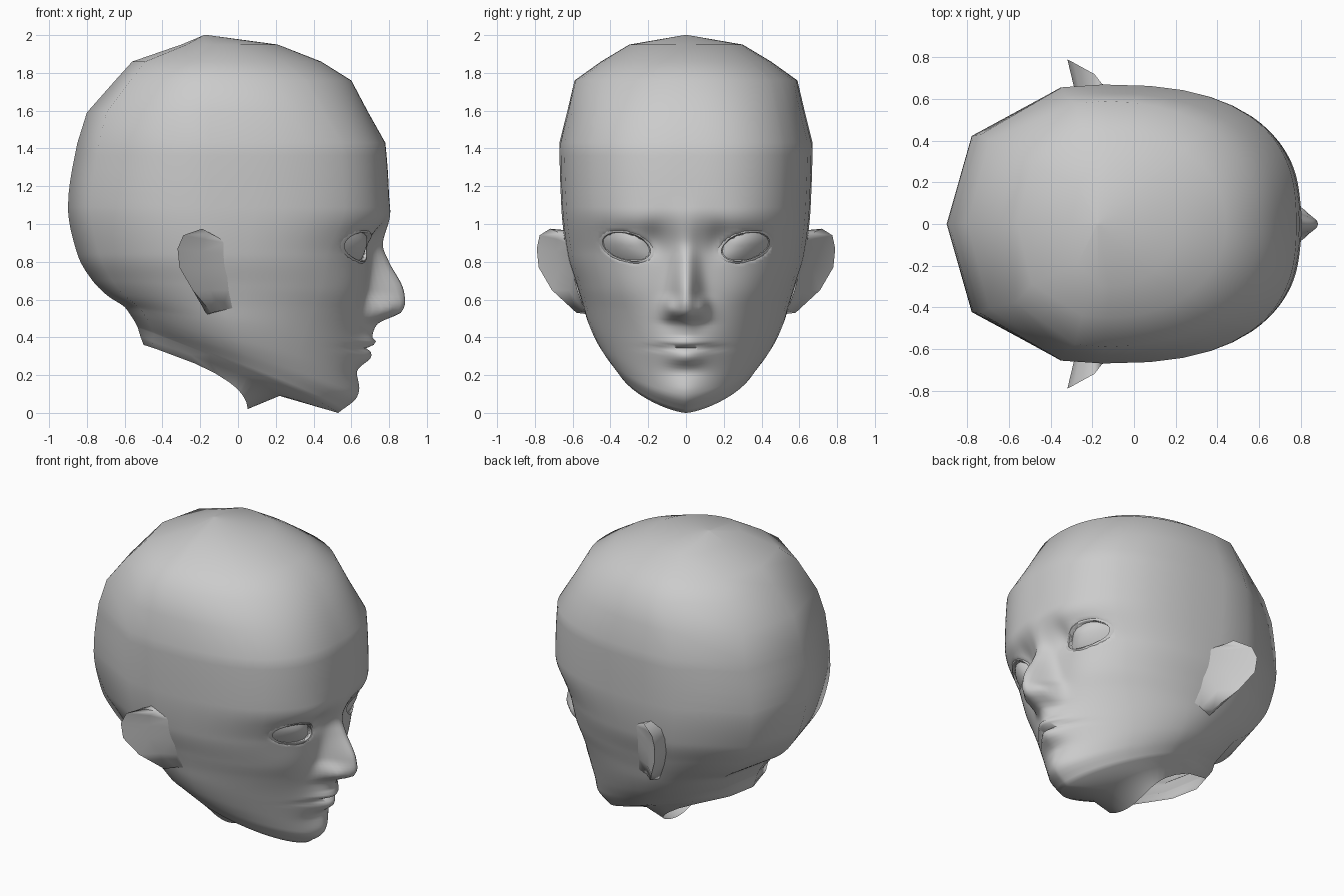
import bpy, bmesh, math

if "Cube" in bpy.data.objects:
    bpy.data.objects.remove(bpy.data.objects["Cube"])

skin = bpy.data.materials.new("plain grey")
skin.diffuse_color = (0.6, 0.6, 0.6, 1)
skin.use_nodes = True
skin.node_tree.nodes["Principled BSDF"].inputs["Base Color"].default_value = skin.diffuse_color


def make(name, verts, faces, angle=60):
    me = bpy.data.meshes.new(name)
    me.from_pydata(verts, [], faces)
    me.materials.append(skin)
    bm = bmesh.new()
    bm.from_mesh(me)
    bmesh.ops.remove_doubles(bm, verts=bm.verts, dist=0.0005)
    bmesh.ops.recalc_face_normals(bm, faces=bm.faces)
    bm.to_mesh(me)
    bm.free()
    ob = bpy.data.objects.new(name, me)
    bpy.context.collection.objects.link(ob)
    bpy.context.view_layer.objects.active = ob
    ob.select_set(True)
    bpy.ops.object.shade_smooth_by_angle(angle=math.radians(angle))
    ob.select_set(False)
    return ob


def grid_faces(rows, cols, wrap):
    return [(r * cols + c, r * cols + (c + 1) % cols, (r + 1) * cols + (c + 1) % cols, (r + 1) * cols + c)
            for r in range(rows - 1) for c in range(cols if wrap else cols - 1)]


def slope(table, i, c):
    """Slope of a column at a row, without overshoot."""
    s = [(table[j + 1][c] - table[j][c]) / (table[j + 1][0] - table[j][0])
         for j in (i - 1, i) if 0 <= j < len(table) - 1]
    if len(s) == 1:
        return s[0]
    return 2 * s[0] * s[1] / (s[0] + s[1]) if s[0] * s[1] > 0 else 0


def smooth_table(table, z):
    for i in range(len(table) - 1):
        a, b = table[i], table[i + 1]
        if a[0] >= z >= b[0]:
            d = b[0] - a[0]
            t = (z - a[0]) / d
            return [a[c] + (b[c] - a[c]) * t * t * (3 - 2 * t)
                    + d * (slope(table, i, c) * t * (1 - t) ** 2 - slope(table, i + 1, c) * t * t * (1 - t))
                    for c in range(1, len(a))]
    return [0] * (len(table[0]) - 1)


def bump(y, z, cy, cz, sy, sz):
    return math.exp(-((abs(y) - cy) / sy) ** 2 - ((z - cz) / sz) ** 2)


# Cross-sections: front z, back z, front x, back x, half width, centre x, front roundness
SKULL = [
    (2.00, 2.00, -0.16, -0.18, 0.01, -0.17, 2.0),
    (1.95, 1.95, 0.21, -0.30, 0.30, -0.12, 2.0),
    (1.86, 1.86, 0.44, -0.56, 0.45, -0.13, 2.1),
    (1.76, 1.76, 0.60, -0.65, 0.59, -0.14, 2.2),
    (1.59, 1.59, 0.69, -0.80, 0.63, -0.15, 2.4),
    (1.43, 1.43, 0.78, -0.85, 0.67, -0.15, 2.6),
    (1.09, 1.09, 0.80, -0.90, 0.66, -0.15, 2.6),
    (0.84, 0.84, 0.71, -0.85, 0.63, -0.13, 2.4),
    (0.65, 0.70, 0.69, -0.77, 0.58, -0.10, 2.2),
    (0.53, 0.62, 0.68, -0.69, 0.55, -0.08, 2.0),
    (0.36, 0.56, 0.66, -0.60, 0.52, -0.06, 1.8),
    (0.20, 0.52, 0.635, -0.57, 0.48, -0.04, 1.7),
    (0.08, 0.48, 0.62, -0.545, 0.43, -0.02, 1.65),
    (0.00, 0.45, 0.53, -0.53, 0.37, 0.00, 1.7),
]
NECK = [(0.09, 0.40, 0.22, -0.515, 0.31, -0.15, 2.5), (0.02, 0.36, 0.05, -0.50, 0.25, -0.12, 4.0)]

# Nose: z, ridge height, ridge half width
NOSE = [(1.12, 0.0, 0.10), (1.04, 0.012, 0.08), (0.91, 0.035, 0.06), (0.80, 0.095, 0.062), (0.64, 0.19, 0.07),
        (0.58, 0.20, 0.085), (0.53, 0.18, 0.09), (0.495, 0.10, 0.09), (0.47, 0.05, 0.07), (0.40, 0.0, 0.06)]


def eye_dist(y, z):
    u = (abs(y) - 0.315) / 0.13
    return u * u + ((z - 0.88 - 0.025 * u) / 0.073) ** 2


def features(y, z):
    h, s = smooth_table(NOSE, z)
    d = h * math.exp(-abs(y / s) ** 2.1) if h else 0
    d += 0.045 * bump(y, z, 0.085, 0.555, 0.03, 0.045)      # nostril wings
    d += 0.008 * bump(y, z, 0.26, 1.02, 0.16, 0.07)         # brows
    d -= 0.030 * bump(y, z, 0.17, 0.91, 0.06, 0.08)         # inner sockets
    d -= 0.008 * bump(y, z, 0.32, 0.96, 0.13, 0.04)         # upper sockets
    d += 0.012 * bump(y, z, 0.33, 0.66, 0.15, 0.13)         # cheeks
    d += 0.045 * bump(y, z, 0, 0.37, 0.14, 0.09)            # muzzle
    d += 0.026 * bump(y, z, 0, 0.372, 0.11, 0.022)          # upper lip
    d -= 0.030 * bump(y, z, 0, 0.345, 0.15, 0.012)          # mouth line
    d += 0.033 * bump(y, z, 0, 0.292, 0.09, 0.035)          # lower lip
    d -= 0.012 * bump(y, z, 0, 0.22, 0.10, 0.03)            # dip under the lip
    d += 0.015 * bump(y, z, 0, 0.12, 0.12, 0.05)            # chin
    return d


def face_x(y, z):
    _, xf, _, w, cx, n = smooth_table(SKULL, z)
    return cx + (xf - cx) * (1 - min(1, abs(y) / w) ** n) ** (1 / n) + features(y, z)


# Column fractions: dense over the face, sparse round the back
front = [i * 0.03 for i in range(27)] + [0.85, 0.91, 0.96, 0.99, 1.0]
back = [0.98, 0.64, 0.0]
half = [(k, 1) for k in front] + [(k, -1) for k in back]
columns = [(k, s, 1) for k, s in half] + [(k, s, -1) for k, s in half[-2:0:-1]]


def ring(row, detailed, power):
    zf, zb, xf, xb, w, cx, n = row
    out = []
    for k, side, m in columns:
        e = n if side > 0 else 2.4
        reach = xf - cx if side > 0 else xb - cx
        x, y = cx + reach * (1 - k ** e) ** (1 / e), m * w * k
        z = zf + (zb - zf) * max(0, (xf - x) / (xf - xb)) ** power
        if detailed and side > 0:
            recess = min(1, max(0, (1.0 - eye_dist(y, z)) / 0.3))
            x += features(y, z) - 0.05 * recess
        out.append((x, y, z))
    return out


# Head: skull rows, with extra rows through the face, then the open neck
levels = []
for a, b in zip(SKULL, SKULL[1:]):
    steps = max(1, round((a[0] - b[0]) / 0.018)) if a[0] < 1.2 else 1
    if a[0] == 1.43:
        steps = 5
    levels += [a[0] + (b[0] - a[0]) * i / steps for i in range(steps)]
levels.append(0.0)
verts = []
for z in levels:
    verts += ring([z] + smooth_table(SKULL, z), True, 0.85)
for r, p in zip(NECK, (0.8, 0.5)):
    verts += ring(r, False, p)
n = len(columns)
make("head", verts, [tuple(range(n))] + grid_faces(len(levels) + 2, n, True), 100)

# Ears: front root, hollow, rim and back root, from top to bottom
RIM = [(-0.19, 0.72, 0.975), (-0.29, 0.775, 0.94), (-0.32, 0.79, 0.87), (-0.31, 0.78, 0.77), (-0.24, 0.71, 0.65),
       (-0.14, 0.58, 0.53)]
ROOT = [(-0.10, 0.645, 0.925), (-0.07, 0.635, 0.90), (-0.06, 0.62, 0.84), (-0.06, 0.60, 0.75), (-0.05, 0.575, 0.65),
        (-0.03, 0.54, 0.555)]

for m, side in ((1, "left"), (-1, "right")):
    verts = []
    for r, f in zip(RIM, ROOT):
        hollow = [(p + q) / 2 for p, q in zip(r, f)]
        hollow[1] -= 0.02
        behind = (r[0] * 0.6 - 0.08, f[1] - 0.03, r[2] - 0.01)
        verts += [(x, m * y, z) for x, y, z in (f, hollow, r, behind)]
    make(side + "_ear", verts, grid_faces(6, 4, False) + [(0, 1, 2, 3), (20, 21, 22, 23)], 80)

    def almond(scale, offset, count=28):
        pts = []
        for i in range(count):
            t = 2 * math.pi * i / count
            u = scale * math.cos(t)
            y, z = 0.315 + 0.13 * u, 0.88 + 0.025 * u + 0.073 * scale * math.sin(t)
            pts.append((face_x(y, z) + offset, m * y, z))
        return pts

    # Eyelid rim and eyeball surface
    lid = almond(1.15, -0.002) + almond(1.04, 0.004) + almond(0.98, 0.002) + almond(0.97, -0.035)
    make(side + "_eyelid", lid, grid_faces(4, 28, True), 50)
    ball = []
    for s in (1.0, 0.8, 0.6, 0.4, 0.2, 0.0):
        ball += almond(s, -0.022 + 0.03 * (1 - s * s))
    make(side + "_eye", ball, grid_faces(6, 28, True))
